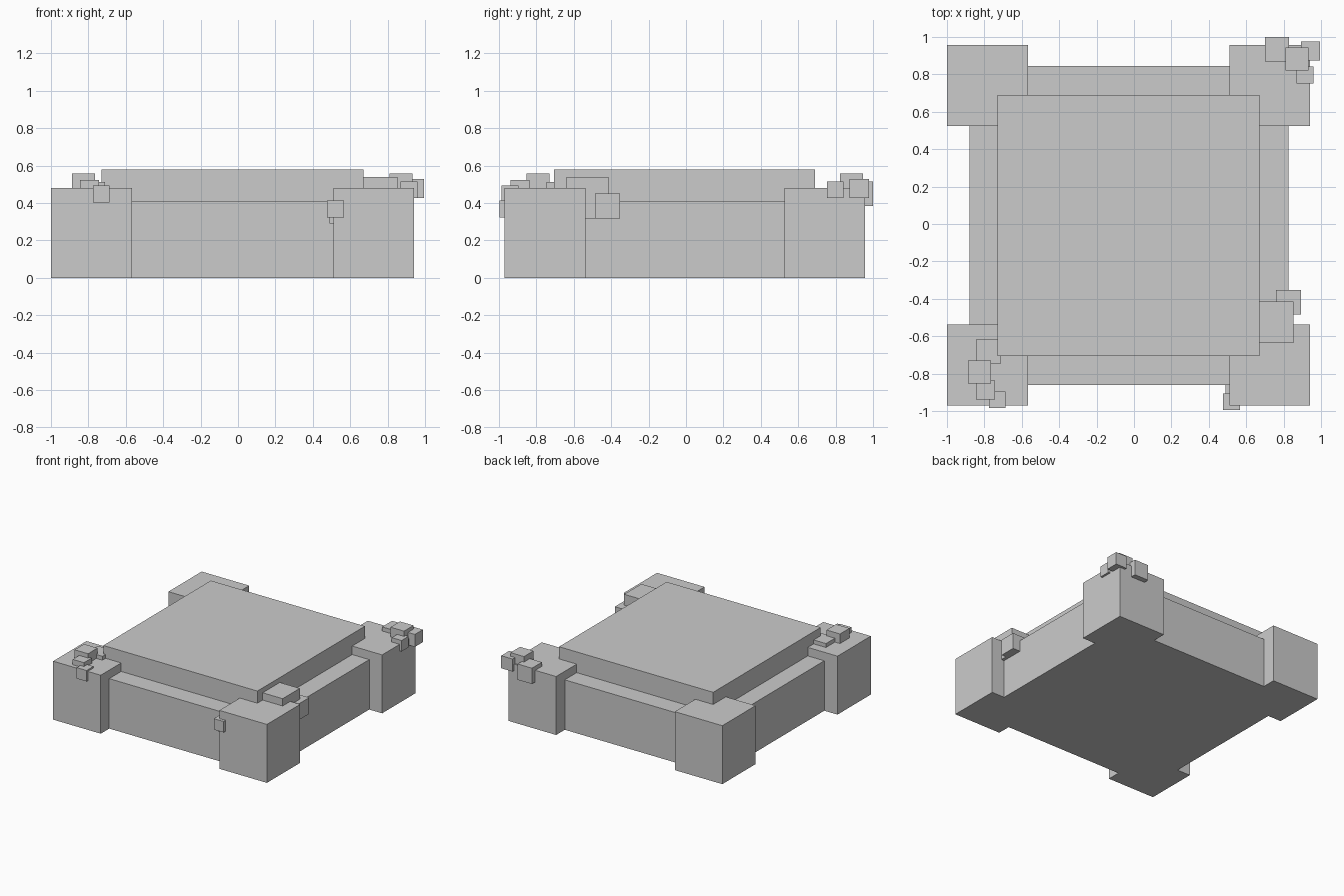
import bpy

if "Cube" in bpy.data.objects:
    bpy.data.objects.remove(bpy.data.objects["Cube"])


def box(name, x0, x1, y0, y1, z0, z1):
    bpy.ops.mesh.primitive_cube_add(
        size=1, location=((x0 + x1) / 2, (y0 + y1) / 2, (z0 + z1) / 2))
    ob = bpy.context.object
    ob.name = name
    ob.scale = (x1 - x0, y1 - y0, z1 - z0)
    bpy.ops.object.transform_apply(location=False, rotation=False, scale=True)
    return ob


def cube(name, x, y, z, s):
    return box(name, x, x + s, y, y + s, z, z + s)


# Main slab and raised top plate
box("base_slab", -0.88, 0.825, -0.86, 0.845, 0, 0.41)
box("top_plate", -0.73, 0.67, -0.705, 0.69, 0.41, 0.58)

# Four corner blocks
for side, x in (("left", -1.0), ("right", 0.51)):
    for end, y in (("front", -0.97), ("back", 0.525)):
        box(f"{end}_{side}_corner_block", x, x + 0.432, y, y + 0.432, 0, 0.48)

# Clusters of rubble cubes: minimum corner and size
clusters = {
    "back_right_rubble": [(0.70, 0.87, 0.384, 0.13), (0.81, 0.822, 0.436, 0.123),
                          (0.892, 0.874, 0.426, 0.103), (0.87, 0.752, 0.426, 0.09)],
    "front_left_rubble": [(-0.842, -0.746, 0.38, 0.132), (-0.888, -0.853, 0.436, 0.123),
                          (-0.845, -0.938, 0.422, 0.102), (-0.776, -0.985, 0.403, 0.09)],
    "front_right_rubble": [(0.63, -0.637, 0.318, 0.222), (0.76, -0.485, 0.318, 0.133),
                           (0.49, -0.95, 0.29, 0.10), (0.477, -0.995, 0.323, 0.09)],
}
for name, cubes in clusters.items():
    for i, (x, y, z, s) in enumerate(cubes, 1):
        cube(f"{name}_{i}", x, y, z, s)
